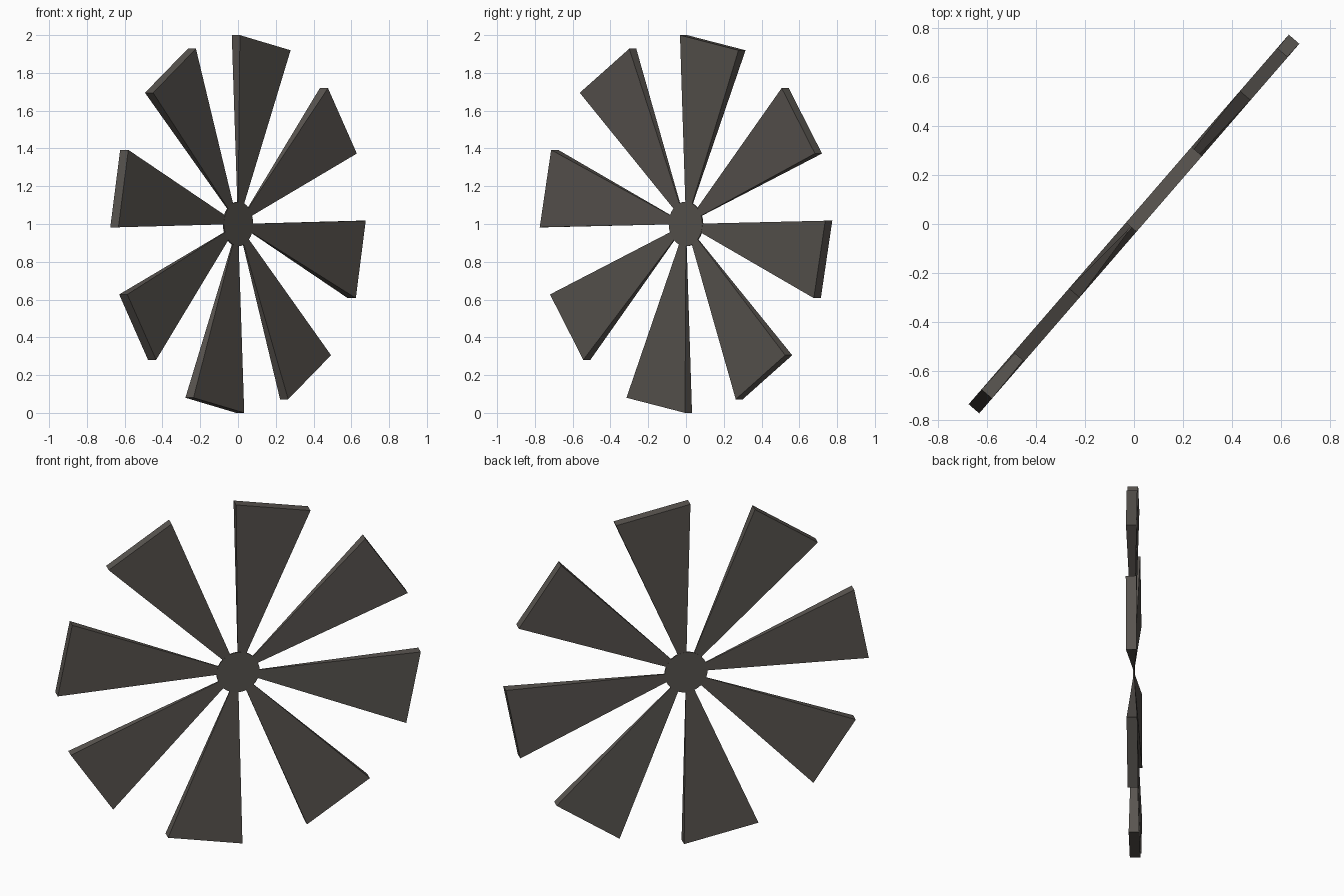
import bpy, bmesh
from math import radians, cos, sin
from mathutils import Matrix

if "Cube" in bpy.data.objects:
    bpy.data.objects.remove(bpy.data.objects["Cube"])

PHI = radians(49.1)          # heading of the wheel plane
BLADES = 8
A0, A1 = radians(66.9), radians(91.0)   # edges of the first blade
HALF = 0.0285                # half thickness at the blade tip
PLACE = Matrix.Translation((0, 0, 1)) @ Matrix.Rotation(PHI, 4, 'Z')

mat = bpy.data.materials.new("dark_metal")
mat.diffuse_color = (0.10, 0.09, 0.08, 1)
mat.use_nodes = True
mat.node_tree.nodes["Principled BSDF"].inputs["Base Color"].default_value = mat.diffuse_color


def finish(bm, name):
    bmesh.ops.recalc_face_normals(bm, faces=bm.faces)
    me = bpy.data.meshes.new(name)
    bm.to_mesh(me)
    bm.free()
    me.materials.append(mat)
    ob = bpy.data.objects.new(name, me)
    ob.matrix_world = PLACE
    bpy.context.collection.objects.link(ob)


# Blades: flat-tipped wedges tapering to a point at the centre
for i in range(BLADES):
    bm = bmesh.new()
    turn = i * radians(360 / BLADES)
    tip = [bm.verts.new((cos(a + turn), y, sin(a + turn)))
           for a, y in ((A0, -HALF), (A1, -HALF), (A1, HALF), (A0, HALF))]
    apex = bm.verts.new((0, 0, 0))
    bm.faces.new(tip)
    for k in range(4):
        bm.faces.new((tip[k], tip[(k + 1) % 4], apex))
    finish(bm, f"blade_{i + 1}")

# Hub: thin disc covering the blade roots
bm = bmesh.new()
bmesh.ops.create_cone(bm, cap_ends=True, segments=32, radius1=0.118, radius2=0.118,
                      depth=0.008, matrix=Matrix.Rotation(radians(90), 4, 'X'))
finish(bm, "hub")
